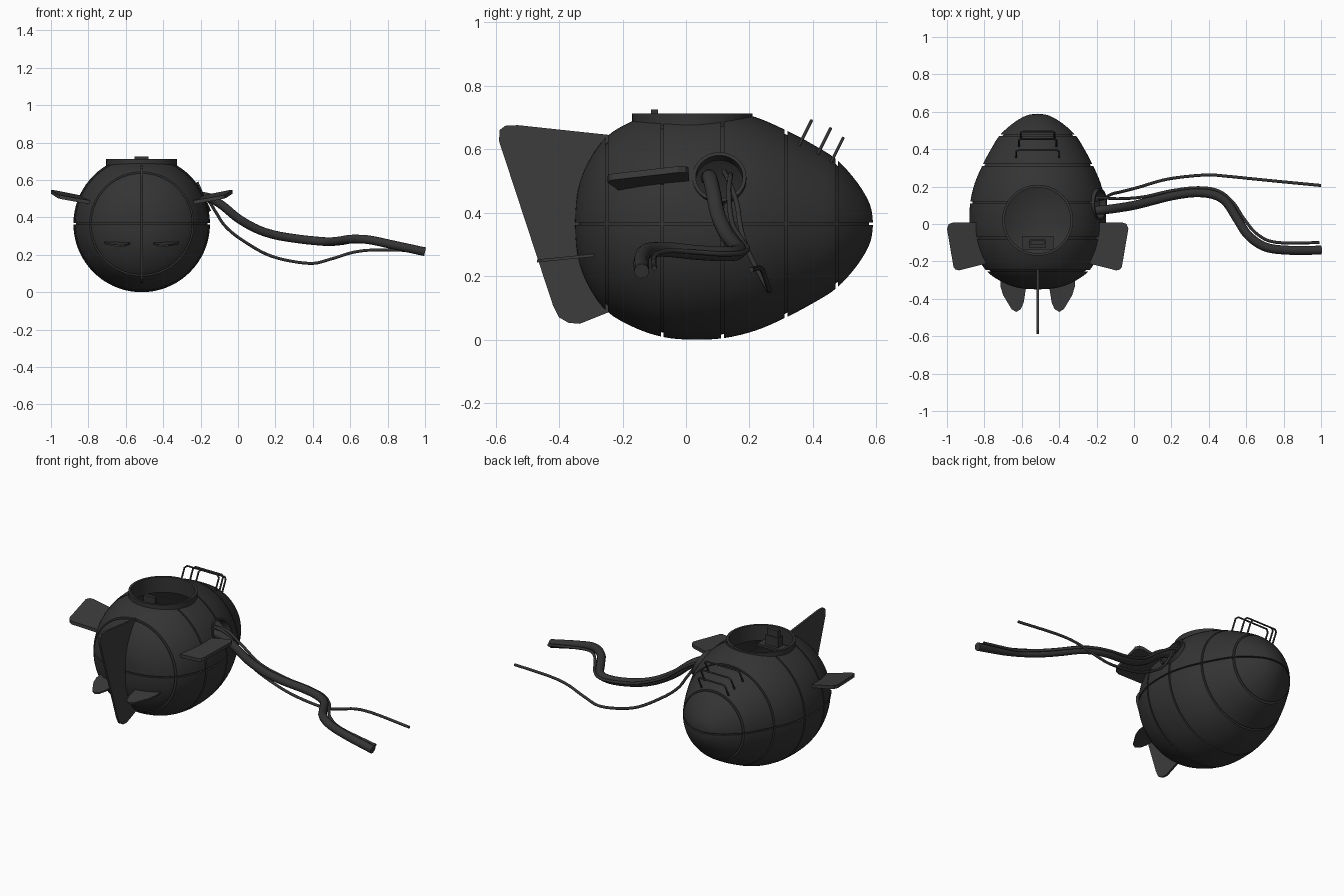
import bpy, bmesh, math
from mathutils import Vector, Matrix

if "Cube" in bpy.data.objects:
    bpy.data.objects.remove(bpy.data.objects["Cube"], do_unlink=True)

CX, CZ = -0.515, 0.365   # hull axis


def material(name, value):
    m = bpy.data.materials.new(name)
    m.use_nodes = True
    colour = (value, value, value, 1)
    m.diffuse_color = colour
    m.node_tree.nodes["Principled BSDF"].inputs["Base Color"].default_value = colour
    return m


HULL = material("dark grey hull", 0.034)
FIN = material("mid grey fins", 0.045)
CABLE = material("dark grey cable", 0.034)


def add(name, bm, mat, angle=None):
    bmesh.ops.recalc_face_normals(bm, faces=bm.faces)
    mesh = bpy.data.meshes.new(name)
    bm.to_mesh(mesh)
    bm.free()
    ob = bpy.data.objects.new(name, mesh)
    bpy.context.collection.objects.link(ob)
    mesh.materials.append(mat)
    if angle:
        smooth(ob, angle)
    return ob


def select(ob):
    bpy.ops.object.select_all(action='DESELECT')
    ob.select_set(True)
    bpy.context.view_layer.objects.active = ob


def smooth(ob, angle=35):
    select(ob)
    bpy.ops.object.shade_smooth_by_angle(angle=math.radians(angle))


def spline(points, steps=4):
    """Catmull-Rom points through a short list."""
    p = [Vector(q) for q in points]
    p = [2 * p[0] - p[1]] + p + [2 * p[-1] - p[-2]]
    out = []
    for a, b, c, d in zip(p, p[1:], p[2:], p[3:]):
        for i in range(steps):
            t = i / steps
            out.append(0.5 * (2 * b + (c - a) * t + (2 * a - 5 * b + 4 * c - d) * t * t
                              + (3 * b - a - 3 * c + d) * t ** 3))
    return out + [p[-2]]


def revolve(name, profile, thickness):
    """Hollow shell turned about the hull axis."""
    bm = bmesh.new()
    verts = [bm.verts.new((CX + max(r, 0), y, CZ)) for y, r in profile]
    edges = [bm.edges.new(e) for e in zip(verts, verts[1:])]
    bmesh.ops.spin(bm, geom=verts + edges, cent=(CX, 0, CZ), axis=(0, 1, 0),
                   angle=math.tau, steps=72, use_duplicate=False)
    bmesh.ops.remove_doubles(bm, verts=bm.verts, dist=0.0005)
    ob = add(name, bm, HULL)
    mod = ob.modifiers.new("shell", 'SOLIDIFY')
    mod.thickness, mod.offset = thickness, -1
    select(ob)
    bpy.ops.object.modifier_apply(modifier=mod.name)
    return ob


def box(name, centre, size, mat=HULL):
    bm = bmesh.new()
    bmesh.ops.create_cube(bm, size=1, matrix=Matrix.Translation(centre) @ Matrix.Diagonal((*size, 1)))
    return add(name, bm, mat)


def cylinder(name, centre, axis, radius, depth):
    bm = bmesh.new()
    turn = Vector(axis).to_track_quat('Z', 'Y').to_matrix().to_4x4()
    bmesh.ops.create_cone(bm, cap_ends=True, segments=48, radius1=radius, radius2=radius,
                          depth=depth, matrix=Matrix.Translation(centre) @ turn)
    return add(name, bm, HULL)


def cut(ob, cutter):
    mod = ob.modifiers.new("cut", 'BOOLEAN')
    mod.operation, mod.solver, mod.object = 'DIFFERENCE', 'EXACT', cutter
    select(ob)
    bpy.ops.object.modifier_apply(modifier=mod.name)


def discard(ob):
    bpy.data.objects.remove(ob, do_unlink=True)


def ring(name, centre, axis, outer, inner, depth):
    ob = cylinder(name, centre, axis, outer, depth)
    hole = cylinder("ring_cutter", centre, axis, inner, depth * 2)
    cut(ob, hole)
    discard(hole)
    smooth(ob)


def plate(name, outline, place, thickness):
    """Flat plate: outline points mapped to 3D by place(u, v, w)."""
    bm = bmesh.new()
    sides = [[bm.verts.new(place(u, v, w)) for u, v in outline] for w in (-thickness / 2, thickness / 2)]
    for s in sides:
        bm.faces.new(s)
    n = len(outline)
    for i in range(n):
        j = (i + 1) % n
        bm.faces.new((sides[0][i], sides[0][j], sides[1][j], sides[1][i]))
    return add(name, bm, FIN)


def tube(name, points, radius, mat, cyclic=False):
    curve = bpy.data.curves.new(name, 'CURVE')
    curve.dimensions = '3D'
    curve.bevel_depth, curve.bevel_resolution, curve.use_fill_caps = radius, 3, True
    s = curve.splines.new('POLY')
    s.points.add(len(points) - 1)
    for sp, p in zip(s.points, points):
        sp.co = (*p, 1)
    ob = bpy.data.objects.new(name, curve)
    bpy.context.collection.objects.link(ob)
    curve.materials.append(mat)
    select(ob)
    bpy.ops.object.convert(target='MESH')
    smooth(bpy.context.object, 50)


# Hull: panelled skin over an inner liner
profile = spline([(-0.35, 0), (-0.342, 0.1), (-0.31, 0.19), (-0.25, 0.275), (-0.16, 0.328),
                  (-0.07, 0.357), (0.02, 0.365), (0.12, 0.36), (0.22, 0.336), (0.315, 0.295),
                  (0.4, 0.25), (0.475, 0.202), (0.54, 0.13), (0.58, 0.06), (0.59, 0)])
skin = revolve("hull_panels", profile, 0.012)
liner = revolve("inner_liner", [(0.12 + (y - 0.12) * 0.972, r * 0.965) for y, r in profile], 0.012)

# Panel seams
seams = [box("seam_cutter", (CX, y, CZ), (1, 0.009, 1)) for y in (-0.25, -0.075, 0.115, 0.315, 0.475)]
seams.append(box("seam_cutter", (CX, 0.1, CZ), (1, 1.2, 0.008)))
for s in seams:
    cut(skin, s)
    discard(s)

# Hatch and cable port openings
hatch = (CX, 0.02, 0.665)
port_axis = Vector((0.33, 0, 0.145)).normalized()
port = Vector((CX, 0.105, CZ)) + port_axis * 0.36
for hole in (cylinder("hatch_cutter", (CX, 0.02, 0.72), (0, 0, 1), 0.183, 0.4),
             cylinder("port_cutter", port, port_axis, 0.077, 0.2)):
    cut(skin, hole)
    cut(liner, hole)
    discard(hole)
smooth(skin)
smooth(liner)
ring("hatch_collar", hatch, (0, 0, 1), 0.19, 0.176, 0.094)
ring("port_collar", port - port_axis * 0.012, port_axis, 0.085, 0.074, 0.04)

# Console inside the hatch
box("console_head", (CX, -0.1, 0.69), (0.075, 0.022, 0.07))
box("console_body", (CX, -0.105, 0.655), (0.085, 0.045, 0.06))
box("console_shelf", (CX, -0.1, 0.62), (0.17, 0.07, 0.015))

# Rudder
rudder = [(-0.24, 0.645), (-0.53, 0.676), (-0.57, 0.674), (-0.588, 0.66), (-0.589, 0.625),
          (-0.42, 0.11), (-0.4, 0.07), (-0.37, 0.053), (-0.335, 0.05), (-0.24, 0.088)]
plate("rudder", rudder, lambda u, v, w: (CX + w, u, v), 0.012)

# Mirrored side fins and lower stabilisers
side_fin = [(0.3, 0.01), (0.455, 0.007), (0.475, 0), (0.485, -0.025), (0.45, -0.23), (0.44, -0.243),
            (0.42, -0.248), (0.27, -0.21)]
stabiliser = [(0.065, -0.25), (0.062, -0.34), (0.075, -0.42), (0.09, -0.455), (0.115, -0.47),
              (0.14, -0.455), (0.185, -0.38), (0.2, -0.33), (0.2, -0.25)]
for side, s in (("left", 1), ("right", -1)):
    plate(side + "_side_fin", side_fin,
          lambda u, v, w: (CX + s * u, v, 0.492 + 0.2 * (u - 0.3) + 0.08 * (v + 0.12) + w), 0.02)
    plate(side + "_stabiliser", stabiliser,
          lambda u, v, w: (CX + s * u, v, 0.255 + 0.1 * (v + 0.4) + w), 0.009)

# Grab rails on the upper stern
for i, (half, y, z) in enumerate([(0.115, 0.355, 0.61), (0.1, 0.415, 0.585), (0.09, 0.455, 0.555)]):
    top = [(CX + k * half * f, y + 0.04 * g, z + 0.08 * g)
           for k, f, g in ((-1, 1, 0), (-1, 1, 0.85), (-1, 0.88, 1), (1, 0.88, 1), (1, 1, 0.85), (1, 1, 0))]
    tube("grab_rail_%d" % (i + 1), top, 0.005, HULL)

# Trailing cables
main = [(-0.26, 0.07, 0.51), (-0.17, 0.075, 0.51), (-0.09, 0.085, 0.468), (0, 0.1, 0.395),
        (0.1, 0.125, 0.338), (0.2, 0.15, 0.305), (0.32, 0.167, 0.285), (0.42, 0.158, 0.274),
        (0.49, 0.12, 0.27), (0.55, 0.03, 0.275), (0.61, -0.06, 0.284), (0.7, -0.122, 0.28),
        (0.82, -0.14, 0.255), (1, -0.14, 0.216)]
tube("main_cable", spline(main, 6), 0.024, CABLE)
companion = [(-0.26, 0.14, 0.52), (-0.17, 0.14, 0.515), (-0.08, 0.135, 0.465), (0.05, 0.145, 0.37),
             (0.2, 0.178, 0.312), (0.34, 0.194, 0.288), (0.45, 0.178, 0.274), (0.53, 0.115, 0.27),
             (0.59, 0.025, 0.276), (0.66, -0.055, 0.28), (0.76, -0.098, 0.264), (0.99, -0.1, 0.225)]
tube("companion_cable", spline(companion, 6), 0.008, CABLE)
loose = [(-0.26, 0.12, 0.53), (-0.17, 0.135, 0.5), (-0.12, 0.16, 0.43), (-0.07, 0.172, 0.355),
         (0.02, 0.195, 0.28), (0.18, 0.24, 0.192), (0.38, 0.262, 0.154), (0.5, 0.255, 0.178),
         (0.62, 0.243, 0.214), (0.75, 0.23, 0.226), (1, 0.206, 0.22)]
tube("loose_cable", spline(loose, 6), 0.008, CABLE)
